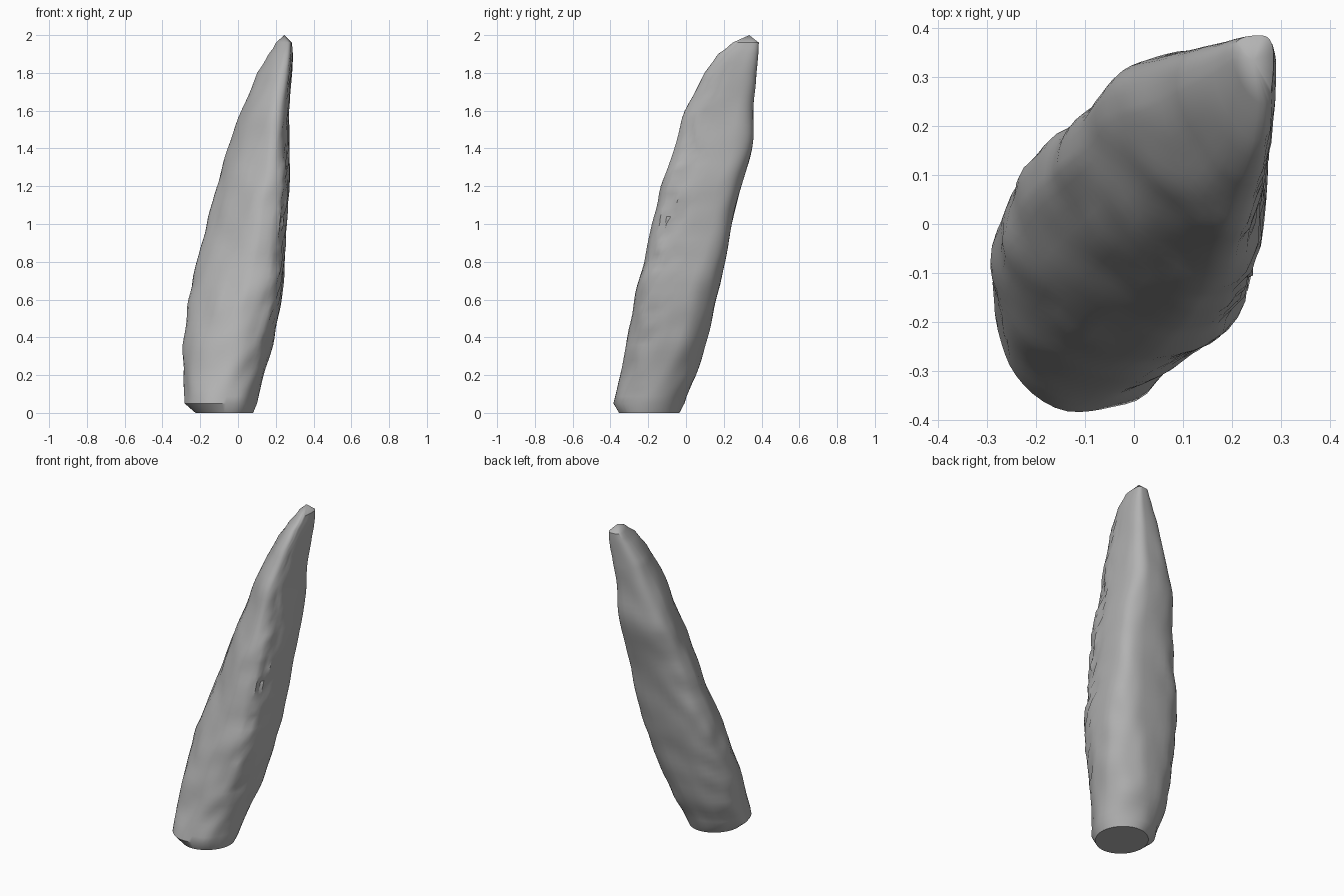
import bpy, bmesh, math, random
from mathutils import Vector, noise

random.seed(4)

cube = bpy.data.objects.get("Cube")
if cube:
    bpy.data.objects.remove(cube, do_unlink=True)


def make_material(name, colour):
    material = bpy.data.materials.new(name)
    material.use_nodes = True
    material.diffuse_color = colour
    shader = material.node_tree.nodes["Principled BSDF"]
    shader.inputs["Base Color"].default_value = colour
    shader.inputs["Roughness"].default_value = 0.9
    return material


# Extents of the leaning stone by height: z, x min, x max, y min, y max
SECTIONS = [
    (0.0, -.225, .08, -.355, -.035),
    (.05, -.28, .10, -.385, -.01),
    (.2, -.29, .14, -.345, .055),
    (.4, -.285, .19, -.31, .115),
    (.6, -.262, .23, -.27, .16),
    (.8, -.22, .25, -.225, .205),
    (1.0, -.165, .257, -.18, .245),
    (1.2, -.11, .272, -.13, .29),
    (1.4, -.055, .272, -.06, .35),
    (1.6, .015, .272, 0.0, .358),
    (1.8, .105, .285, .095, .373),
    (1.9, .16, .29, .17, .382),
    (1.96, .20, .285, .245, .385),
]
SIDES = 48
TIP = Vector((.245, .335, 2.0))


def ring_points(section, rough):
    """Round at the foot, turning to a wedge with a flat front left side."""
    z, x0, x1, y0, y1 = section
    wedge = min(1, z / 0.9)
    square = 1.06 - 0.36 * min(1, max(0, z - 0.1) / 0.6)
    shift = 0.38 * wedge
    half_x, half_y = (x1 - x0) / 2, (y1 - y0) / 2
    core = Vector(((x0 + x1) / 2 + shift * half_x,
                   (y0 + y1) / 2 + shift * half_y, z))
    points = []
    for i in range(SIDES):
        a = math.tau * i / SIDES
        c, s = math.cos(a), math.sin(a)
        if c * s < 0:
            power = square
        elif c < 0:
            power = 1 + 0.35 * wedge
        else:
            power = 1 - 0.2 * wedge
        reach_x = half_x * (1 - math.copysign(shift, c))
        reach_y = half_y * (1 - math.copysign(shift, s))
        x = math.copysign(abs(c) ** power, c) * reach_x
        y = math.copysign(abs(s) ** power, s) * reach_y
        # Long vertical hollows, with a chipped front right ridge
        swell = 1 + rough * 0.05 * noise.noise(Vector((x * 10, y * 10, z * 7)))
        ridge = max(0, math.cos(a + math.pi / 5)) ** 12
        swell += rough * ridge * random.uniform(-0.07, 0.06) * min(1, z)
        points.append(core + Vector((x * swell, y * swell, 0)))
    return points


def curve_between(a, b, c, d, t):
    """Smooth curve from b to c, with z kept even."""
    section = [b[0] + (c[0] - b[0]) * t]
    for p, q, r, s in zip(a[1:], b[1:], c[1:], d[1:]):
        section.append(q + 0.5 * t * (r - p + t * (
            2 * p - 5 * q + 4 * r - s + t * (3 * (q - r) + s - p))))
    return section


def loft(name, sections, tip, material):
    bm = bmesh.new()
    rings = []
    for k, section in enumerate(sections):
        rough = 0 if k == 0 else 1
        rings.append([bm.verts.new(p) for p in ring_points(section, rough)])
    for low, high in zip(rings, rings[1:]):
        for i in range(SIDES):
            j = (i + 1) % SIDES
            bm.faces.new((low[i], low[j], high[j], high[i]))
    bm.faces.new(reversed(rings[0]))
    peak = bm.verts.new(tip)
    for i in range(SIDES):
        bm.faces.new((rings[-1][i], rings[-1][(i + 1) % SIDES], peak))
    bmesh.ops.recalc_face_normals(bm, faces=bm.faces)
    mesh = bpy.data.meshes.new(name)
    bm.to_mesh(mesh)
    bm.free()
    mesh.materials.append(material)
    obj = bpy.data.objects.new(name, mesh)
    bpy.context.collection.objects.link(obj)
    return obj


# Fill in rings between the measured sections, above the chamfered foot
sections = [SECTIONS[0]]
body = SECTIONS[1:]
padded = [body[0]] + body + [body[-1]]
for a, b, c, d in zip(padded, padded[1:], padded[2:], padded[3:]):
    steps = max(1, round((c[0] - b[0]) / 0.04))
    sections += [curve_between(a, b, c, d, k / steps) for k in range(steps)]
sections.append(body[-1])

# Standing stone
stone_grey = make_material("stone grey", (0.45, 0.45, 0.45, 1))
stone = loft("standing_stone", sections, TIP, stone_grey)
bpy.context.view_layer.objects.active = stone
stone.select_set(True)
bpy.ops.object.shade_smooth_by_angle(angle=math.radians(35))
